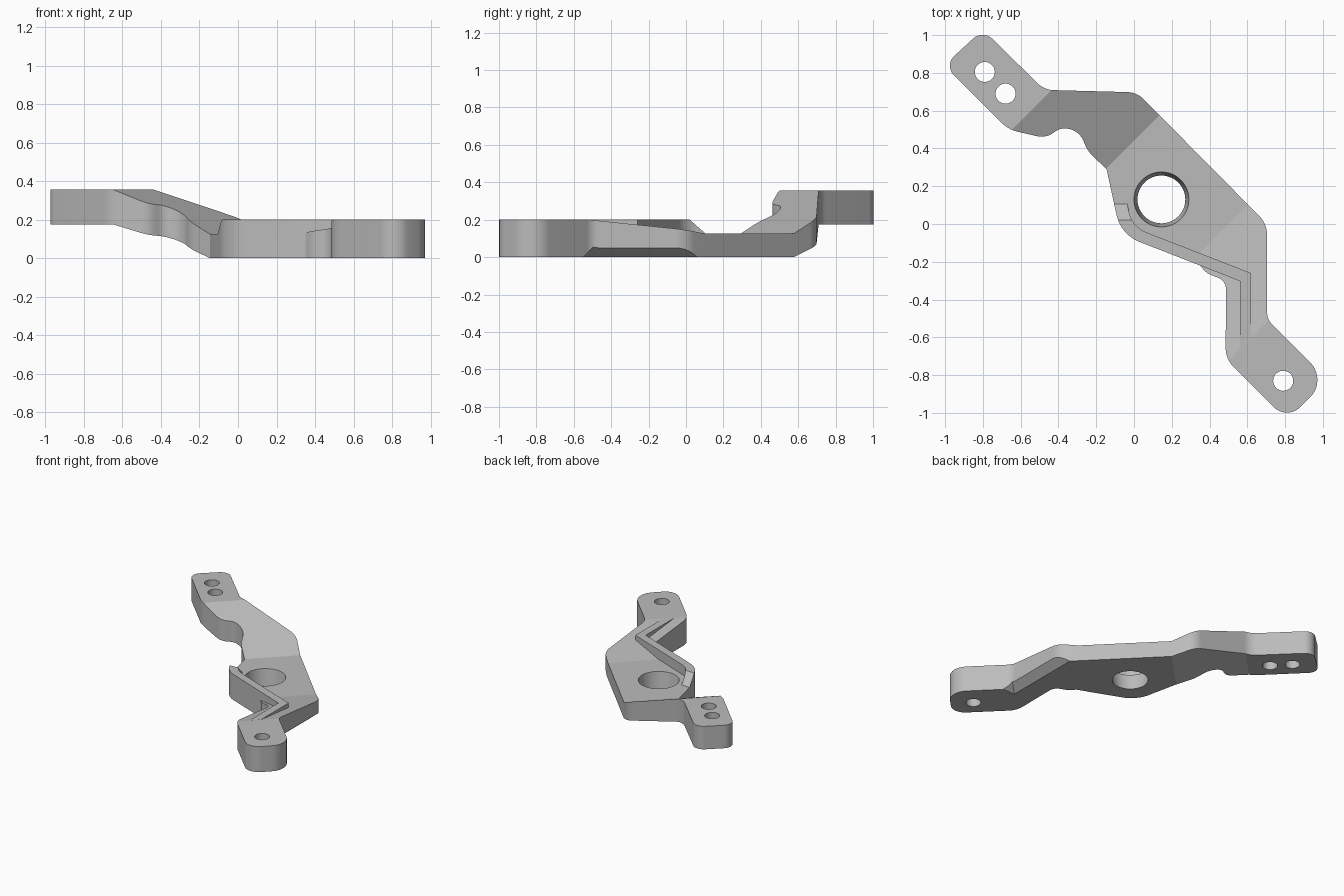
import bpy, bmesh, math
from mathutils import Vector

if "Cube" in bpy.data.objects:
    bpy.data.objects.remove(bpy.data.objects["Cube"])

metal = bpy.data.materials.new("plain_grey")
metal.use_nodes = True
GREY = (0.5, 0.5, 0.5, 1)
metal.diffuse_color = GREY
metal.node_tree.nodes["Principled BSDF"].inputs["Base Color"].default_value = GREY


def rounded(corners, steps=10):
    """Outline from (x, y, tangent length) corners, each rounded to a true arc."""
    out = []
    for i, (x, y, d) in enumerate(corners):
        p = Vector((x, y))
        if d == 0:
            out.append(p)
            continue
        a = (Vector(corners[i - 1][:2]) - p).normalized()
        b = (Vector(corners[(i + 1) % len(corners)][:2]) - p).normalized()
        w = math.sin(a.angle(b) / 2)
        for k in range(steps + 1):
            t = k / steps
            c0, c1, c2 = (1 - t) ** 2, 2 * t * (1 - t) * w, t * t
            out.append(((p + a * d) * c0 + p * c1 + (p + b * d) * c2) / (c0 + c1 + c2))
    return out


def ramp(stops):
    """Piecewise linear height function."""
    def height(s):
        for (s0, z0), (s1, z1) in zip(stops, stops[1:]):
            if s <= s1:
                return z0 + (z1 - z0) * max(0, (s - s0) / (s1 - s0))
        return stops[-1][1]
    return height


def make_object(name, bm):
    bmesh.ops.recalc_face_normals(bm, faces=bm.faces)
    mesh = bpy.data.meshes.new(name)
    bm.to_mesh(mesh)
    bm.free()
    mesh.materials.append(metal)
    obj = bpy.data.objects.new(name, mesh)
    bpy.context.collection.objects.link(obj)
    return obj


def folded_plate(name, outline, axis, creases, top, bottom):
    """Prism creased across an axis, with top and bottom heights along it."""
    bm = bmesh.new()
    face = bm.faces.new([bm.verts.new((p.x, p.y, 0)) for p in outline])
    ext = bmesh.ops.extrude_face_region(bm, geom=[face], use_keep_orig=True)
    for v in ext["geom"]:
        if isinstance(v, bmesh.types.BMVert):
            v.co.z = 1
    for s in creases:
        geom = bm.verts[:] + bm.edges[:] + bm.faces[:]
        bmesh.ops.bisect_plane(bm, geom=geom, plane_co=axis * s, plane_no=axis, dist=1e-5)
    for v in bm.verts:
        s = v.co.dot(axis)
        v.co.z = top(s) if v.co.z > 0.5 else bottom(s)
    return make_object(name, bm)


def cone_cutter(x, y, r_low, r_high, z_low, z_high):
    bm = bmesh.new()
    bmesh.ops.create_cone(bm, cap_ends=True, segments=48, radius1=r_low,
                          radius2=r_high, depth=z_high - z_low)
    bmesh.ops.translate(bm, verts=bm.verts, vec=(x, y, (z_low + z_high) / 2))
    return make_object("hole_cutter", bm)


def cut(obj, cutter):
    cutter.hide_render = True
    mod = obj.modifiers.new("cut", 'BOOLEAN')
    mod.operation, mod.solver, mod.object = 'DIFFERENCE', 'EXACT', cutter
    bpy.context.view_layer.objects.active = obj
    bpy.ops.object.modifier_apply(modifier=mod.name)
    bpy.data.objects.remove(cutter)


def finish(obj):
    """Smooth round walls, crisp flat tops and undersides."""
    bpy.ops.object.select_all(action='DESELECT')
    obj.select_set(True)
    bpy.context.view_layer.objects.active = obj
    bpy.ops.object.shade_smooth_by_angle(angle=math.radians(16))
    for p in obj.data.polygons:
        if abs(p.normal.z) > 0.3:
            p.use_smooth = False


# Bracket body: raised end, sloped neck, flat hub, rising leg, low end
body_outline = rounded([
    (-0.80, 1.03, 0.072), (-1.005, 0.84, 0.072), (-0.665, 0.50, 0.05),
    (-0.47, 0.455, 0.045), (-0.385, 0.51, 0.03), (-0.29, 0.495, 0.06),
    (-0.245, 0.385, 0.04), (-0.145, 0.29, 0), (-0.07, -0.056, 0.107),
    (0.35, -0.22, 0), (0.385, -0.262, 0.03), (0.487, -0.30, 0.045),
    (0.485, -0.715, 0.06), (0.81, -1.04, 0.10), (1.025, -0.825, 0.13),
    (0.705, -0.505, 0.035), (0.705, 0.0, 0.06), (0.015, 0.697, 0.05),
    (-0.475, 0.71, 0.05)])
along = Vector((1, -1, 0)).normalized()
body = folded_plate(
    "bracket_body", body_outline, along, (-0.81, -0.311, 0.354, 0.865),
    ramp([(-0.81, 0.355), (-0.311, 0.125), (0.354, 0.125), (0.865, 0.2)]),
    ramp([(-0.81, 0.175), (-0.311, 0), (0.354, 0)]))

# Tapered hub bore and bolt holes
cut(body, cone_cutter(0.145, 0.13, 0.122, 0.15, -0.03, 0.155))
for hx, hy in ((-0.79, 0.805), (-0.68, 0.69), (0.79, -0.83)):
    cut(body, cone_cutter(hx, hy, 0.053, 0.053, -0.1, 0.5))

# Chamfer under the outer edge of the leg
bm = bmesh.new()
for x, z in ((0.633, -0.01), (0.765, 0.10), (0.765, -0.01)):
    for y in (z - 0.55, 0.15):
        bm.verts.new((x, y, z))
bmesh.ops.convex_hull(bm, input=bm.verts)
cut(body, make_object("chamfer_cutter", bm))
finish(body)

# Stiffening rib along the inner edge, ramped at its start
rib_outline = rounded([
    (-0.105, 0.105, 0), (-0.07, -0.056, 0.107), (0.56, -0.302, 0),
    (0.56, -0.66, 0), (0.62, -0.60, 0), (0.62, -0.26, 0),
    (-0.01, -0.015, 0.08), (-0.035, 0.105, 0)])
rib = folded_plate("stiffening_rib", rib_outline, Vector((0, 1, 0)), (0.02,),
                   ramp([(0.02, 0.2), (0.105, 0.125)]), ramp([(0, 0.11), (1, 0.11)]))
finish(rib)
